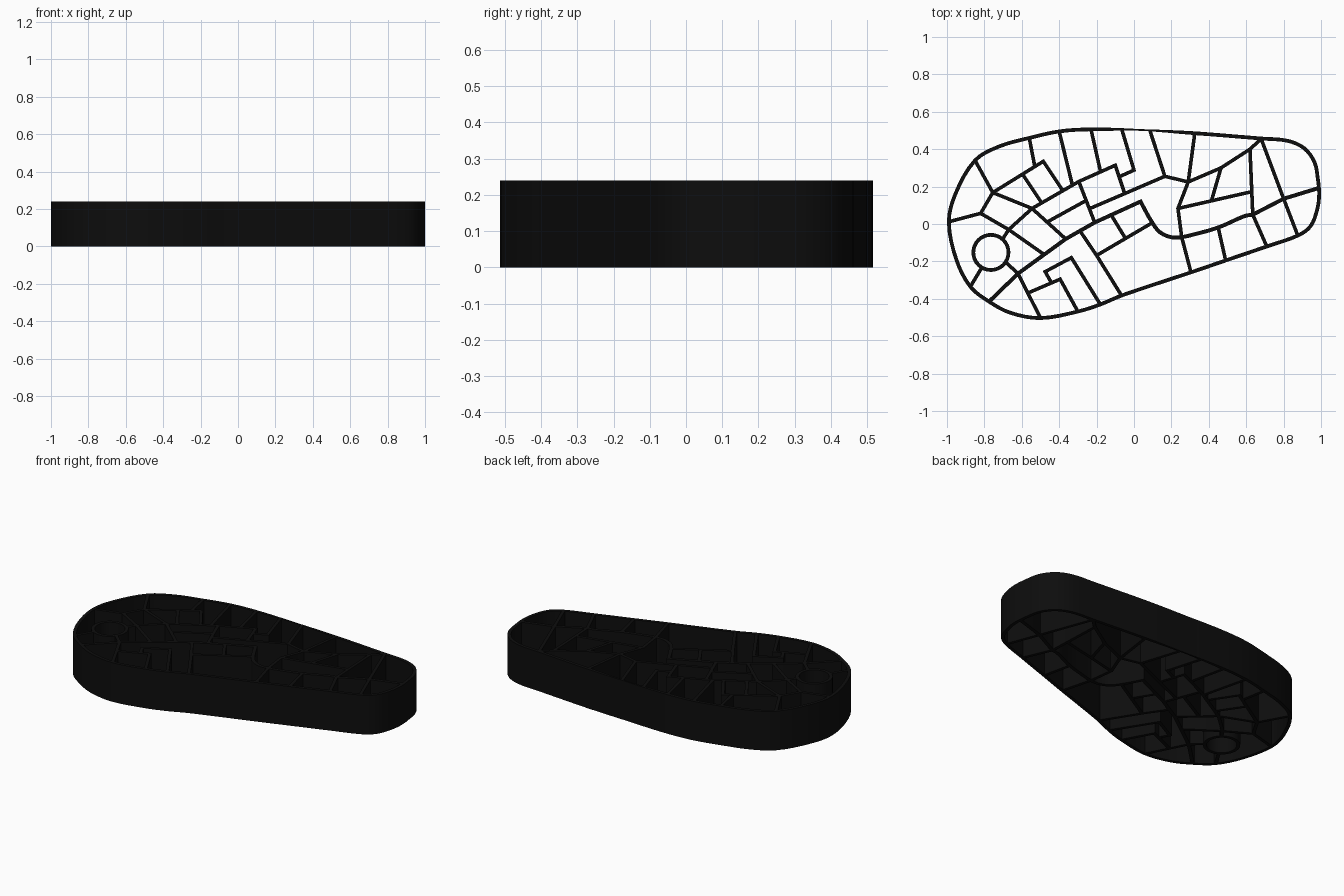
import bpy, bmesh, math
from mathutils import Vector

HEIGHT = 0.24
RIM_WIDTH = 0.02
RIB_WIDTH = 0.019

default_cube = bpy.data.objects.get("Cube")
if default_cube:
    bpy.data.objects.remove(default_cube, do_unlink=True)

black = bpy.data.materials.new("black plastic")
black.use_nodes = True
colour = (0.004, 0.004, 0.004, 1)
black.diffuse_color = colour
black.node_tree.nodes["Principled BSDF"].inputs["Base Color"].default_value = colour


def smooth_path(points, closed=False, steps=4):
    """Rounded path through the given points."""
    pts = [Vector(p) for p in points]
    count = len(pts)

    def at(i):
        return pts[i % count] if closed else pts[max(0, min(count - 1, i))]

    path = []
    for i in range(count if closed else count - 1):
        a, b, c, d = (at(i + k) for k in (-1, 0, 1, 2))
        # tangents scaled to the span, so uneven spacing does not overshoot
        span = (c - b).length
        start = (c - a).normalized() * span
        end = (d - b).normalized() * span
        for s in range(steps):
            t = s / steps
            blend = t * t * (3 - 2 * t)
            path.append(b.lerp(c, blend) + start * t * (1 - t) ** 2 - end * t * t * (1 - t))
    if not closed:
        path.append(pts[-1])
    return path


def wall(name, points, width=RIB_WIDTH, closed=False):
    """Upright wall of full height that follows a path, with mitred corners."""
    pts = [Vector(p) for p in points]
    count = len(pts)
    bm = bmesh.new()
    rings = []
    for i, p in enumerate(pts):
        before = pts[i - 1] if closed or i > 0 else None
        after = pts[(i + 1) % count] if closed or i < count - 1 else None
        into = (p - before).normalized() if before else (after - p).normalized()
        out = (after - p).normalized() if after else into
        along = (into + out).normalized()
        side = Vector((-along.y, along.x))
        half = (width(p) if callable(width) else width) / 2
        side *= half / max(0.4, along.dot(out))
        corners = [(p + side, 0), (p - side, 0), (p - side, HEIGHT), (p + side, HEIGHT)]
        rings.append([bm.verts.new((c.x, c.y, z)) for c, z in corners])
    pairs = list(zip(rings, rings[1:]))
    if closed:
        pairs.append((rings[-1], rings[0]))
    else:
        bm.faces.new(rings[0])
        bm.faces.new(rings[-1][::-1])
    for a, b in pairs:
        for k in range(4):
            n = (k + 1) % 4
            bm.faces.new((a[k], b[k], b[n], a[n]))
    bmesh.ops.recalc_face_normals(bm, faces=bm.faces)
    mesh = bpy.data.meshes.new(name)
    bm.to_mesh(mesh)
    bm.free()
    mesh.materials.append(black)
    obj = bpy.data.objects.new(name, mesh)
    bpy.context.collection.objects.link(obj)
    bpy.ops.object.select_all(action="DESELECT")
    obj.select_set(True)
    bpy.context.view_layer.objects.active = obj
    bpy.ops.object.shade_smooth_by_angle(angle=math.radians(30))
    return obj


# Outer rim, thinner in the middle of the back side
def rim_width(p):
    if p.y < 0.4:
        return RIM_WIDTH
    return RIM_WIDTH * (0.4 + 0.6 * min(1, abs(p.x - 0.05) / 0.25))


rim_points = [
    (-.99, .01), (-.955, .16), (-.85, .34), (-.72, .415), (-.56, .46), (-.4, .495),
    (-.24, .506), (.03, .503), (.33, .485), (.68, .457), (.82, .445), (.91, .405),
    (.965, .33), (.983, .24), (.99, .16), (.98, .08), (.945, -.01), (.88, -.06),
    (.71, -.12), (.49, -.195), (.3, -.26), (-.06, -.38), (-.18, -.43),
    (-.3, -.468), (-.5, -.503), (-.66, -.475), (-.775, -.415), (-.875, -.335),
    (-.95, -.19),
]
wall("outer_rim", smooth_path(rim_points, closed=True), rim_width, closed=True)

# Round cell
ring_centre = Vector((-.765, -.152))
ring = [ring_centre + Vector((math.cos(a), math.sin(a))) * 0.094
        for a in (math.tau * i / 32 for i in range(32))]
wall("round_cell", ring, RIM_WIDTH, closed=True)

# Junctions shared by several ribs
left_fork, left_peak, ring_top = (-.82, .057), (-.755, .168), (-.67, -.03)
left_cross, upper_bend, spine_mid = (-.545, .083), (-.295, .227), (-.21, .008)
lower_fork, back_dip, back_mid, back_right = (-.62, -.265), (.29, .225), (.465, .3), (.62, .4)
back_corner, right_cross, right_fork = (.68, .455), (.635, .05), (.8, .135)
inner_left, front_bend, back_hook = (.235, .083), (-.2, -.168), (.165, .255)

# Long curved spine from the left end to the right end
curve = smooth_path([(.035, .12), (.09, .02), (.14, -.045), (.22, -.073), (.35, -.048),
                     (.46, -.015), (.59, .042), right_cross])
wall("spine", [(-.775, -.415), lower_fork, (-.365, -.08), spine_mid] + curve
     + [right_fork, (.99, .193)], 0.021)

# Ribs of the left end
left_ribs = {
    "left_lower_rib": [(-.99, .012), left_fork, ring_top, (-.485, -.16)],
    "left_upper_rib": [(-.85, .34), left_peak, left_cross, (-.365, -.08)],
    "left_fork_rib": [left_fork, left_peak],
    "left_box": [left_peak, (-.485, .335), (-.385, .185)],
    "left_box_divider": [(-.595, .265), (-.495, .115)],
    "ring_top_rib": [ring_top, (-.705, -.085)],
    "ring_left_rib": [(-.875, -.335), (-.815, -.235)],
    "ring_right_rib": [(-.5, -.503), lower_fork, (-.685, -.205)],
}

# Ribs along the back side
back_ribs = {
    "upper_spine": [ring_top, left_cross, upper_bend, (-.1, .314), (-.05, .163)],
    "upper_cross_rib": [upper_bend, spine_mid],
    "small_cross_rib": [(-.46, .013), (-.257, .125)],
    "back_rail": [(-.235, .083), back_hook, back_dip, back_mid, back_right, back_corner],
    "back_rib_a": [(-.56, .46), (-.53, .305)],
    "back_rib_b": [(-.4, .495), (-.33, .21)],
    "back_rib_c": [(-.23, .506), (-.18, .285)],
    "back_hook_rib": [(-.065, .505), (0, .288), (-.08, .252)],
    "back_rib_d": [(.085, .5), back_hook],
    "back_rib_e": [(.325, .485), back_dip],
}

# Ribs along the front side
front_ribs = {
    "front_long_rib": [(-.29, -.035), front_bend, (-.065, -.385)],
    "front_box_rail": [front_bend, (.095, .005)],
    "front_box_divider": [(-.12, .045), (-.05, -.07)],
    "front_outer_hook": [(-.18, -.43), (-.335, -.18), (-.475, -.255), (-.445, -.308)],
    "front_inner_hook": [(-.3, -.468), (-.395, -.295), (-.565, -.368)],
}

# Ribs of the right end
right_ribs = {
    "right_bent_rib": [back_dip, inner_left, (.255, -.07), (.305, -.26)],
    "right_rail": [inner_left, (.63, .173)],
    "right_thick_rib": [back_mid, (.415, .127)],
    "right_tall_rib": [back_right, right_cross, (.71, -.12)],
    "right_end_rib": [back_corner, right_fork, (.875, -.06)],
    "right_short_rib": [(.45, -.018), (.49, -.195)],
}

for group in (left_ribs, back_ribs, front_ribs, right_ribs):
    for rib_name, path in group.items():
        wall(rib_name, path)
